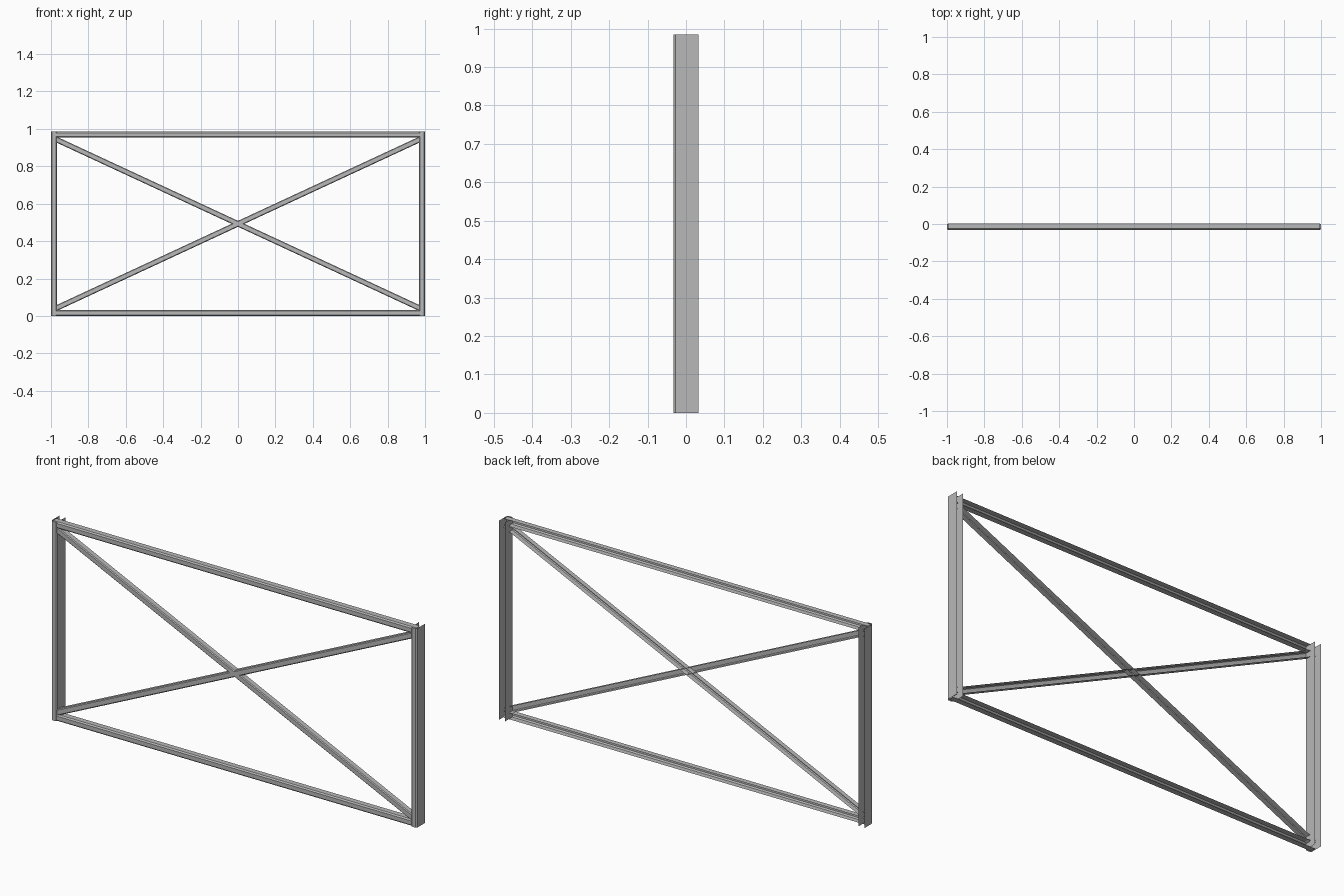
import bpy
import math
from mathutils import Matrix, Vector

cube = bpy.data.objects.get("Cube")
if cube:
    bpy.data.objects.remove(cube, do_unlink=True)

HEIGHT = 0.985
WIDTH = 0.032      # outer width of the frame channels
BEND = 0.006       # size of the folded corner

steel = bpy.data.materials.new("grey_steel")
steel.use_nodes = True
colour = (0.48, 0.48, 0.48, 1)
steel.diffuse_color = colour
steel.node_tree.nodes["Principled BSDF"].inputs["Base Color"].default_value = colour


def channel(name, centre, angle, length, width, front, back, bend):
    """Thin sheet channel, open to the rear, running along x before it is turned by angle."""
    w = width / 2
    half = [(front, w - bend), (front + bend, w), (back, w)]
    profile = [(y, -z) for y, z in reversed(half)] + half
    verts = [Vector((x, y, z)) for x in (-length / 2, length / 2) for y, z in profile]
    n = len(profile)
    faces = [(i, i + n, i + n + 1, i + 1) for i in range(n - 1)]
    mesh = bpy.data.meshes.new(name)
    mesh.from_pydata(verts, [], faces)
    mesh.transform(Matrix.Translation((centre[0], 0, centre[1])) @ Matrix.Rotation(-angle, 4, 'Y'))
    mesh.materials.append(steel)
    obj = bpy.data.objects.new(name, mesh)
    bpy.context.collection.objects.link(obj)
    return obj


# Upright columns, deeper than the other members
for name, side in (("left_column", 1), ("right_column", -1)):
    channel(name, (side * (1 - WIDTH / 2), HEIGHT / 2), math.pi / 2,
            HEIGHT, WIDTH, -0.033, 0.033, BEND)

# Horizontal rails
for name, z in (("bottom_rail", WIDTH / 2), ("top_rail", HEIGHT - WIDTH / 2)):
    channel(name, (0, z), 0, 1.99, WIDTH, -0.031, 0.002, BEND)

# Diagonal braces, whose square-cut ends just reach the outer column faces
for name, sign in (("rising_brace", 1), ("falling_brace", -1)):
    channel(name, (0, HEIGHT / 2), sign * math.radians(24.9),
            2.191, 0.029, -0.029, -0.001, 0.004)
